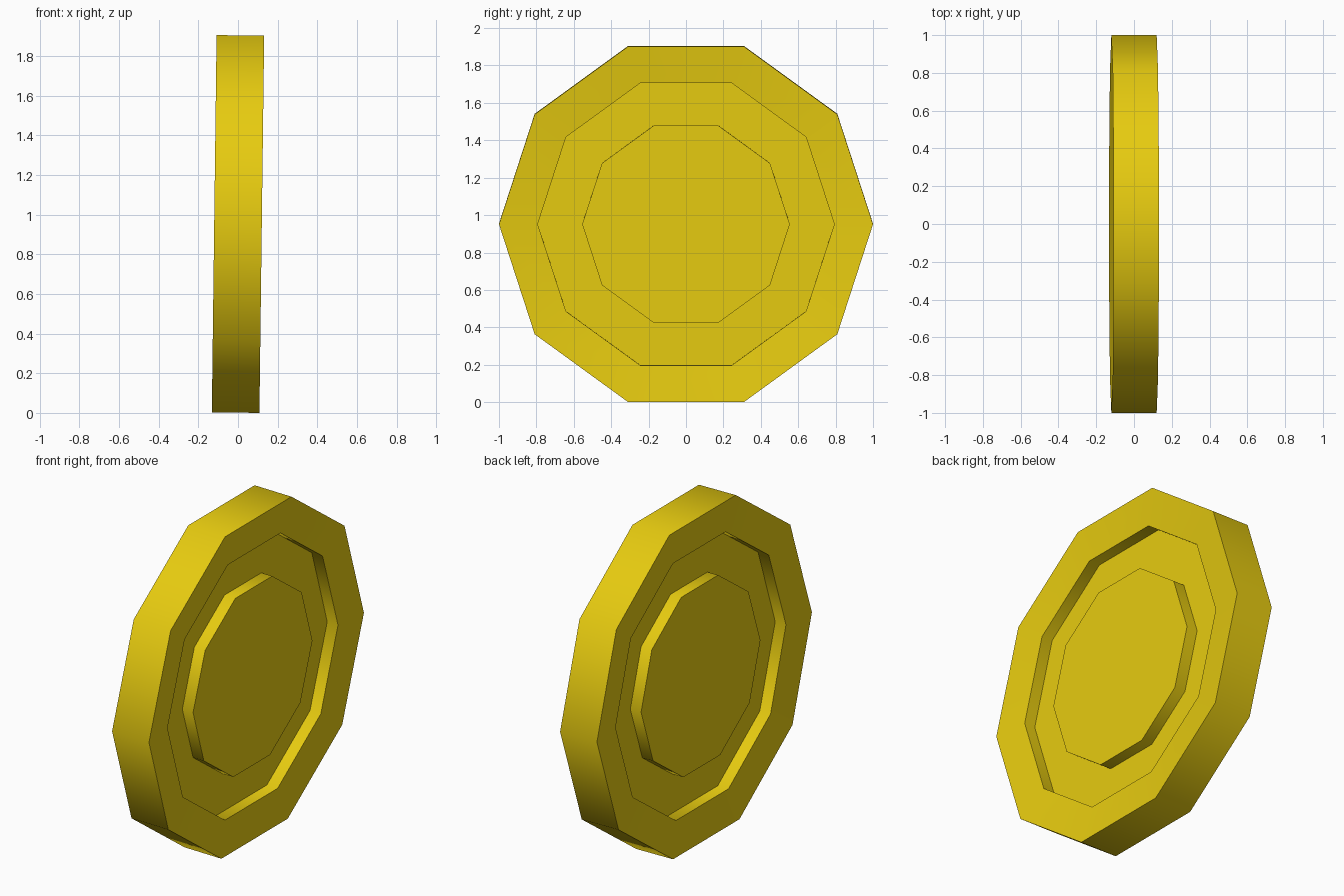
import bpy, bmesh, math
from mathutils import Matrix

if "Cube" in bpy.data.objects:
    bpy.data.objects.remove(bpy.data.objects["Cube"])

SIDES = 10
TILT = 0.0126

# Half cross-section (radius, x): outer rim, dished border, groove, centre disc
half = [(1.0, 0.12), (0.793, 0.096), (0.793, 0.026), (0.555, 0.026), (0.555, 0.096)]
profile = [(r, -x) for r, x in reversed(half)] + half

# Revolve the cross-section around the x axis
bm = bmesh.new()
rings = []
for r, x in profile:
    rings.append([bm.verts.new((x, r * math.cos(2 * math.pi * i / SIDES),
                                r * math.sin(2 * math.pi * i / SIDES)))
                  for i in range(SIDES)])
for a, b in zip(rings, rings[1:]):
    for i in range(SIDES):
        j = (i + 1) % SIDES
        bm.faces.new((a[i], a[j], b[j], b[i]))

# Flat centre discs on both sides
bm.faces.new(rings[0])
bm.faces.new(rings[-1])
bmesh.ops.recalc_face_normals(bm, faces=bm.faces)

# Slight lean, then rest on the ground
bm.transform(Matrix.Rotation(TILT, 4, 'Y'))
low = min(v.co.z for v in bm.verts)
bmesh.ops.translate(bm, verts=bm.verts, vec=(0, 0, -low))

mesh = bpy.data.meshes.new("coin")
bm.to_mesh(mesh)
bm.free()
coin = bpy.data.objects.new("coin", mesh)
bpy.context.collection.objects.link(coin)

# Gold colour
gold = bpy.data.materials.new("gold")
gold.diffuse_color = (0.8, 0.6, 0.005, 1)
gold.use_nodes = True
gold.node_tree.nodes["Principled BSDF"].inputs["Base Color"].default_value = gold.diffuse_color
mesh.materials.append(gold)

# Smooth around the rim, sharp at the steps
bpy.context.view_layer.objects.active = coin
coin.select_set(True)
bpy.ops.object.shade_smooth_by_angle(angle=math.radians(60))
